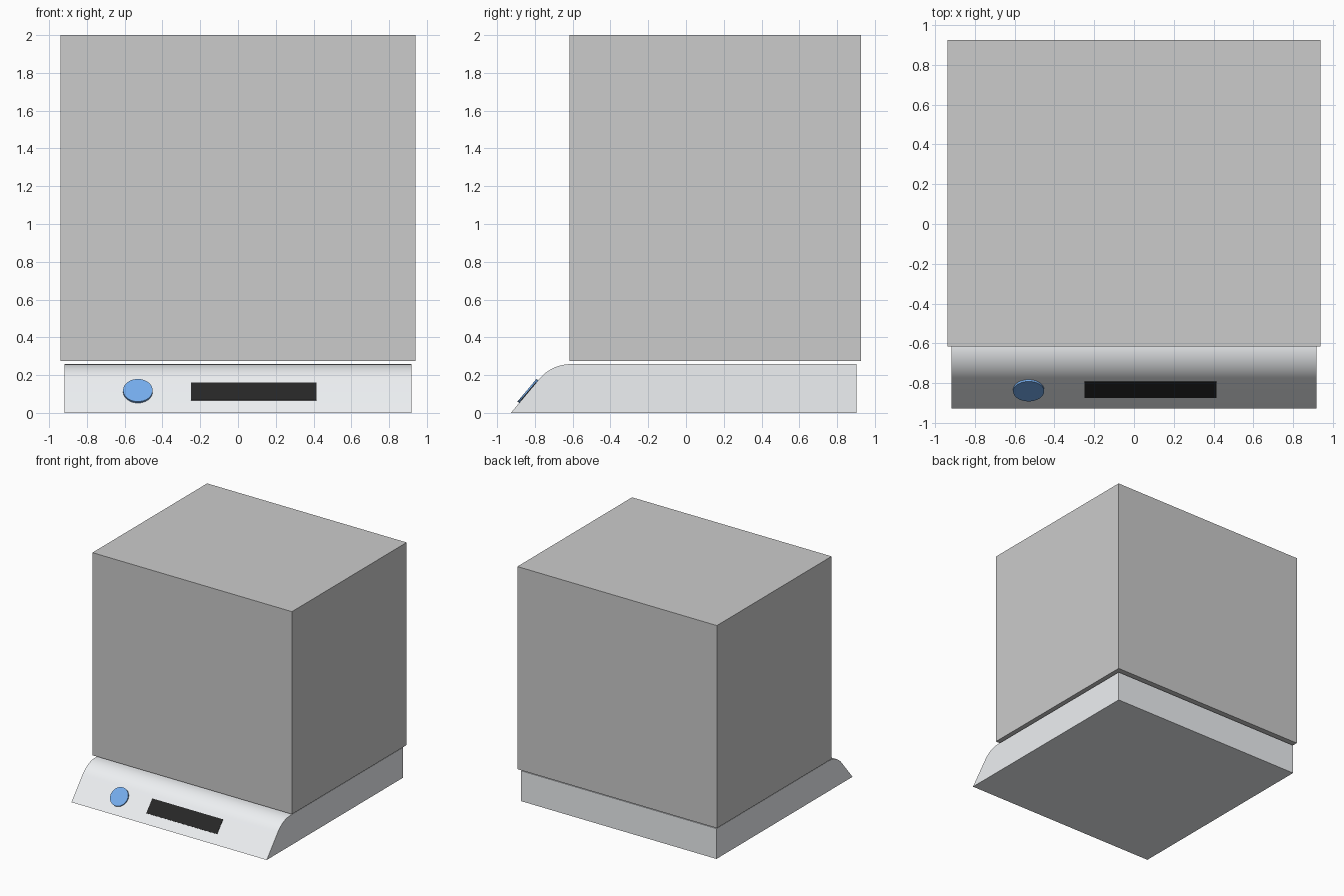
import bpy, math
from mathutils import Matrix, Vector

if "Cube" in bpy.data.objects:
    bpy.data.objects.remove(bpy.data.objects["Cube"])


def material(name, color):
    m = bpy.data.materials.new(name)
    m.diffuse_color = (*color, 1)
    m.use_nodes = True
    m.node_tree.nodes["Principled BSDF"].inputs["Base Color"].default_value = m.diffuse_color
    return m


def mesh_object(name, verts, faces, mat=None):
    me = bpy.data.meshes.new(name)
    me.from_pydata(verts, [], faces)
    ob = bpy.data.objects.new(name, me)
    bpy.context.collection.objects.link(ob)
    if mat:
        me.materials.append(mat)
    return ob


def smooth(ob):
    bpy.ops.object.select_all(action='DESELECT')
    ob.select_set(True)
    bpy.context.view_layer.objects.active = ob
    bpy.ops.object.shade_smooth_by_angle(angle=math.radians(30))


def prism(name, outline, place, mat=None):
    """Extrude an outline of (u, v) points; place(u, v, side) gives the 3D point."""
    n = len(outline)
    verts = [place(u, v, s) for s in (0, 1) for u, v in outline]
    faces = [tuple(reversed(range(n))), tuple(range(n, 2 * n))]
    faces += [(i, (i + 1) % n, n + (i + 1) % n, n + i) for i in range(n)]
    return mesh_object(name, verts, faces, mat)


def rect(u0, u1, v0, v1):
    return [(u0, v0), (u1, v0), (u1, v1), (u0, v1)]


shell = material("pale_shell", (0.86, 0.88, 0.90))
black = material("display_black", (0.02, 0.02, 0.02))
blue = material("button_blue", (0.18, 0.42, 0.85))

# Sloped, rounded base: side profile swept across the width
HALF_W, FRONT, BACK, TOP = 0.919, -0.927, 0.903, 0.258
slope = math.radians(50)
tangent = 0.10
radius = tangent / math.tan(slope / 2)
corner = FRONT + TOP / math.tan(slope)
cy, cz = corner + tangent, TOP - radius
profile = [(BACK, TOP), (BACK, 0), (FRONT, 0)]
for i in range(17):
    a = slope * (1 - i / 16)
    profile.append((cy - radius * math.sin(a), cz + radius * math.cos(a)))
base = prism("scale_base", profile,
             lambda y, z, s: (HALF_W if s == 0 else -HALF_W, y, z), shell)
smooth(base)

# Large box hovering just above the base
prism("weighing_box", rect(-0.939, 0.939, -0.616, 0.926),
      lambda x, y, s: (x, y, (0.276, 2.0)[s]))

# Frame lying on the sloped front panel
frame = (Matrix.Translation((0, FRONT + 0.112 / math.tan(slope), 0.112))
         @ Matrix.Rotation(slope, 4, 'X'))


def on_panel(height):
    return lambda u, v, s: frame @ Vector((u, v, (-0.004, height)[s]))


# Display and round button
prism("display", rect(-0.25, 0.415, -0.062, 0.062), on_panel(0.004), black)
circle = [(-0.53 + 0.078 * math.cos(t * math.tau / 48),
           0.078 * math.sin(t * math.tau / 48)) for t in range(48)]
smooth(prism("power_button", circle, on_panel(0.012), blue))
